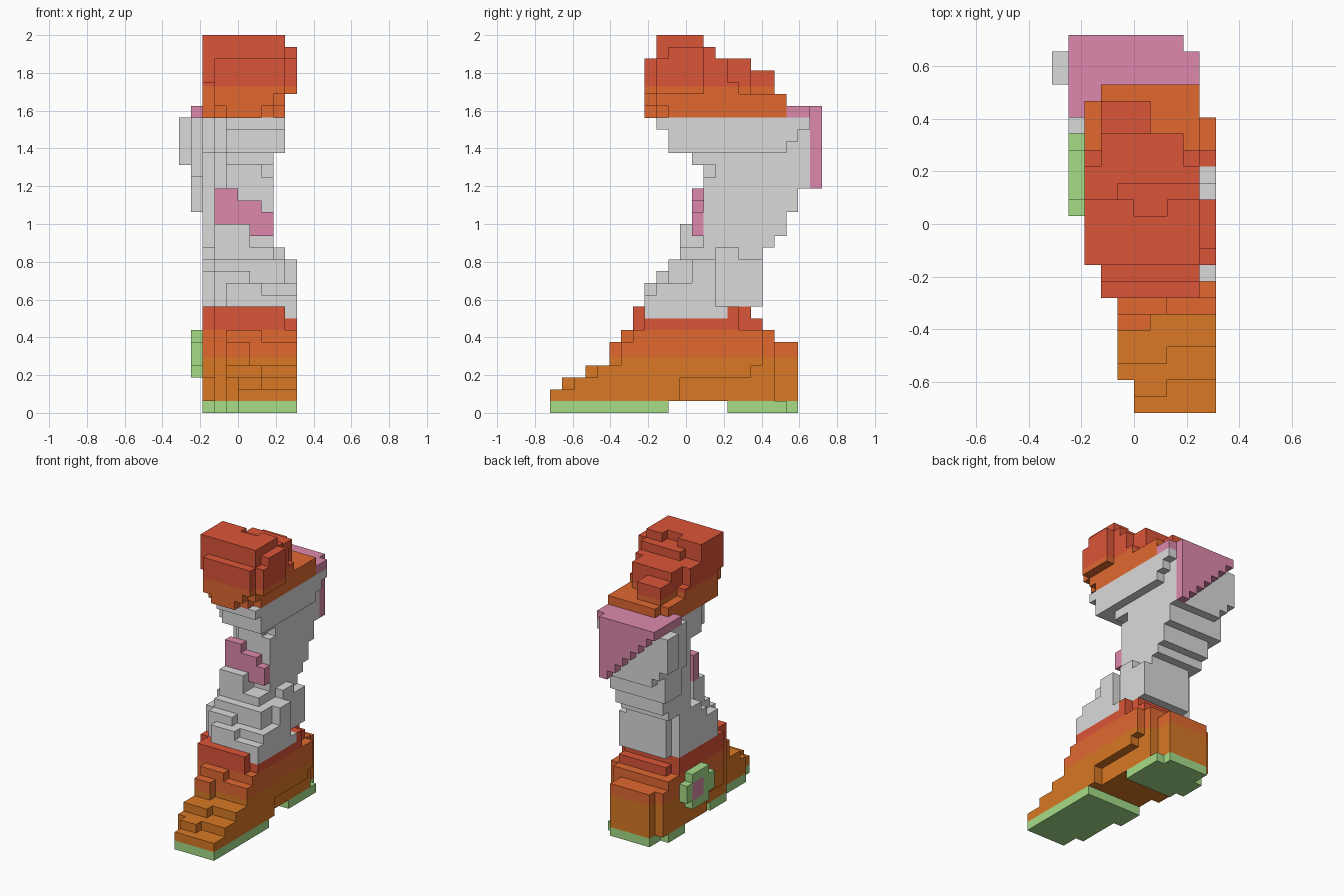
import bpy, bmesh
from mathutils import Vector

if "Cube" in bpy.data.objects:
    bpy.data.objects.remove(bpy.data.objects["Cube"], do_unlink=True)

UNIT = 1 / 16
ORIGIN = Vector((-5, -11.5, 0))
cells = {}          # grid cell -> part name


def fill(part, x, y, z):
    """Fill a block of grid cells; later parts replace earlier ones."""
    for i in range(*x):
        for j in range(*y):
            for k in range(*z):
                cells[i, j, k] = part


def cut(x, y, z):
    """Empty a block of grid cells."""
    for i in range(*x):
        for j in range(*y):
            for k in range(*z):
                cells.pop((i, j, k), None)


def material(name, colour):
    mat = bpy.data.materials.new(name)
    mat.use_nodes = True
    rgba = (*colour, 1)
    mat.diffuse_color = rgba
    mat.node_tree.nodes["Principled BSDF"].inputs["Base Color"].default_value = rgba
    return mat


red = material("red", (.71, .09, .04))
orange = material("orange", (.75, .14, .03))
brown = material("tan_brown", (.69, .19, .018))
pink = material("pink", (.72, .25, .41))
green = material("green", (.38, .72, .25))
grey = material("grey", (.7, .7, .7))

# Shoe: sole under toe and heel, open arch between them
fill("sole", x=(5, 10), y=(0, 2), z=(0, 1))
fill("sole", x=(4, 10), y=(2, 7), z=(0, 1))
fill("sole", x=(3, 10), y=(7, 10), z=(0, 1))
fill("sole", x=(2, 9), y=(16, 19), z=(0, 1))
fill("sole", x=(3, 9), y=(15, 20), z=(0, 1))
fill("sole", x=(3, 8), y=(20, 21), z=(0, 1))

# Shoe: stepped toe, its inner and outer halves rise at different places
fill("shoe", x=(5, 10), y=(0, 2), z=(1, 2))
fill("shoe", x=(5, 7), y=(1, 3), z=(1, 3))
fill("shoe", x=(4, 10), y=(2, 4), z=(1, 3))
fill("shoe", x=(4, 7), y=(3, 5), z=(1, 4))
fill("shoe", x=(4, 10), y=(4, 6), z=(1, 4))
fill("shoe", x=(4, 6), y=(5, 6), z=(1, 6))
fill("shoe", x=(4, 10), y=(6, 7), z=(1, 6))
fill("shoe", x=(4, 7), y=(6, 7), z=(1, 7))

# Shoe: body, rounded heel and cuff
fill("shoe", x=(3, 10), y=(7, 9), z=(1, 7))
fill("shoe", x=(2, 10), y=(9, 18), z=(1, 7))
fill("shoe", x=(2, 9), y=(18, 19), z=(1, 7))
fill("shoe", x=(2, 8), y=(19, 20), z=(1, 6))
fill("shoe", x=(3, 8), y=(20, 21), z=(1, 6))
fill("shoe", x=(3, 9), y=(7, 9), z=(7, 9))
fill("shoe", x=(2, 9), y=(9, 17), z=(7, 9))
fill("shoe", x=(9, 10), y=(8, 16), z=(7, 9))
fill("shoe", x=(3, 9), y=(17, 18), z=(7, 8))
cut(x=(9, 10), y=(11, 18), z=(1, 3))
cut(x=(9, 10), y=(17, 18), z=(3, 4))
cut(x=(2, 3), y=(9, 12), z=(1, 3))
fill("leg", x=(9, 10), y=(8, 15), z=(8, 9))

# Round badge on the side of the shoe
fill("badge", x=(1, 2), y=(12, 17), z=(4, 6))
fill("badge", x=(1, 2), y=(13, 16), z=(3, 7))
fill("badge_centre", x=(1, 2), y=(14, 16), z=(4, 6))

# Leg: stepped instep and ankle
fill("leg", x=(4, 10), y=(8, 10), z=(9, 10))
fill("leg", x=(4, 7), y=(8, 10), z=(10, 11))
fill("leg", x=(3, 10), y=(9, 14), z=(9, 11))
fill("leg", x=(2, 4), y=(10, 14), z=(9, 12))
fill("leg", x=(3, 6), y=(9, 10), z=(11, 12))
fill("leg", x=(3, 9), y=(10, 14), z=(11, 13))
fill("leg", x=(9, 10), y=(12, 14), z=(9, 13))
fill("leg", x=(2, 9), y=(14, 17), z=(9, 13))
fill("leg", x=(3, 9), y=(17, 18), z=(9, 13))
fill("leg", x=(2, 3), y=(12, 14), z=(12, 13))
fill("leg", x=(3, 8), y=(11, 18), z=(13, 14))
fill("leg", x=(2, 3), y=(13, 17), z=(13, 14))
fill("leg", x=(8, 9), y=(14, 16), z=(13, 14))
fill("leg", x=(3, 6), y=(11, 13), z=(14, 16))

# Leg: shin, with the calf leaning further back on each layer
for layer, back in enumerate((19, 20, 20, 21, 21, 22, 22, 22, 22), start=14):
    fill("leg", x=(4, 8), y=(13, 14), z=(layer, layer + 1))
    fill("leg", x=(3, 8), y=(14, back), z=(layer, layer + 1))
    fill("leg", x=(2, 3), y=(15, back), z=(layer, layer + 1))
fill("leg", x=(1, 2), y=(18, 21), z=(17, 20))
fill("leg", x=(1, 2), y=(17, 22), z=(20, 25))
fill("leg", x=(0, 1), y=(20, 22), z=(21, 25))
cut(x=(7, 8), y=(13, 14), z=(20, 21))

# Leg: flare below the top pad
fill("leg", x=(4, 8), y=(12, 13), z=(21, 22))
fill("leg", x=(2, 8), y=(13, 22), z=(22, 25))
fill("leg", x=(3, 8), y=(11, 13), z=(22, 25))
fill("leg", x=(4, 8), y=(10, 11), z=(22, 25))
fill("leg", x=(4, 9), y=(9, 10), z=(24, 25))
for layer in range(3):
    fill("leg", x=(8, 9), y=(10, 20 + layer), z=(22 + layer, 23 + layer))

# Bow on the shin: columns stepping down sideways
for column, (low, high) in enumerate(((16, 19), (16, 19), (16, 18), (15, 18), (15, 17)), start=3):
    fill("shin_bow", x=(column, column + 1), y=(12, 13), z=(low, high))

# Back flap: triangular panel with a cap over the calf
fill("back_flap", x=(1, 9), y=(18, 22), z=(25, 26))
for column in range(1, 8):
    fill("back_flap", x=(column, column + 1), y=(22, 23), z=(26 - column, 26))

# Top pad: rounded block, stepping down toward the back
fill("top_pad", x=(3, 9), y=(8, 9), z=(27, 30))
fill("top_pad", x=(3, 8), y=(8, 9), z=(26, 27))
fill("top_pad", x=(4, 7), y=(8, 9), z=(25, 26))
fill("top_pad", x=(2, 9), y=(9, 13), z=(25, 32))
fill("top_pad", x=(9, 10), y=(9, 10), z=(27, 30))
fill("top_pad", x=(9, 10), y=(10, 13), z=(27, 31))
fill("top_pad", x=(4, 9), y=(13, 14), z=(25, 31))
fill("top_pad", x=(2, 9), y=(13, 15), z=(25, 30))
fill("top_pad", x=(3, 8), y=(15, 17), z=(25, 30))
fill("top_pad", x=(2, 9), y=(15, 16), z=(25, 28))
fill("top_pad", x=(3, 6), y=(17, 19), z=(25, 29))
fill("top_pad", x=(2, 9), y=(16, 19), z=(25, 27))
fill("top_pad", x=(3, 9), y=(19, 20), z=(25, 27))
cut(x=(5, 7), y=(12, 14), z=(31, 32))
cut(x=(2, 3), y=(9, 10), z=(25, 28))
cut(x=(8, 9), y=(9, 10), z=(25, 26))

# Colour bands for each part: (upper height, material)
TOP = 9
bands = {
    "sole": [(TOP, green)],
    "shoe": [(.294, brown), (.4375, orange), (TOP, red)],
    "badge": [(TOP, green)],
    "badge_centre": [(TOP, pink)],
    "leg": [(TOP, grey)],
    "shin_bow": [(TOP, pink)],
    "back_flap": [(TOP, pink)],
    "top_pad": [(1.727, orange), (TOP, red)],
}


def build(part, colours):
    """Make the exposed skin of one part and colour it by height."""
    bm = bmesh.new()
    for cell, owner in cells.items():
        if owner != part:
            continue
        middle = Vector(cell) + Vector((.5, .5, .5)) + ORIGIN
        for axis in range(3):
            for sign in (-1, 1):
                step = Vector((0, 0, 0))
                step[axis] = sign
                if tuple(int(c + s) for c, s in zip(cell, step)) in cells:
                    continue
                u = Vector((0, 0, 0))
                u[(axis + 1) % 3] = .5
                v = step.cross(u)
                corners = (-u - v, u - v, u + v, v - u)
                bm.faces.new([bm.verts.new((middle + step / 2 + c) * UNIT) for c in corners])
    bmesh.ops.remove_doubles(bm, verts=bm.verts, dist=.001)
    for height, _ in colours[:-1]:
        bmesh.ops.bisect_plane(bm, geom=bm.verts[:] + bm.edges[:] + bm.faces[:],
                               plane_co=(0, 0, height), plane_no=(0, 0, 1), dist=.0001)
    for face in bm.faces:
        z = face.calc_center_median().z - .0005
        face.material_index = next(n for n, (height, _) in enumerate(colours) if z < height)
    mesh = bpy.data.meshes.new(part)
    bm.to_mesh(mesh)
    bm.free()
    for _, mat in colours:
        mesh.materials.append(mat)
    bpy.context.collection.objects.link(bpy.data.objects.new(part, mesh))


for part, colours in bands.items():
    build(part, colours)
